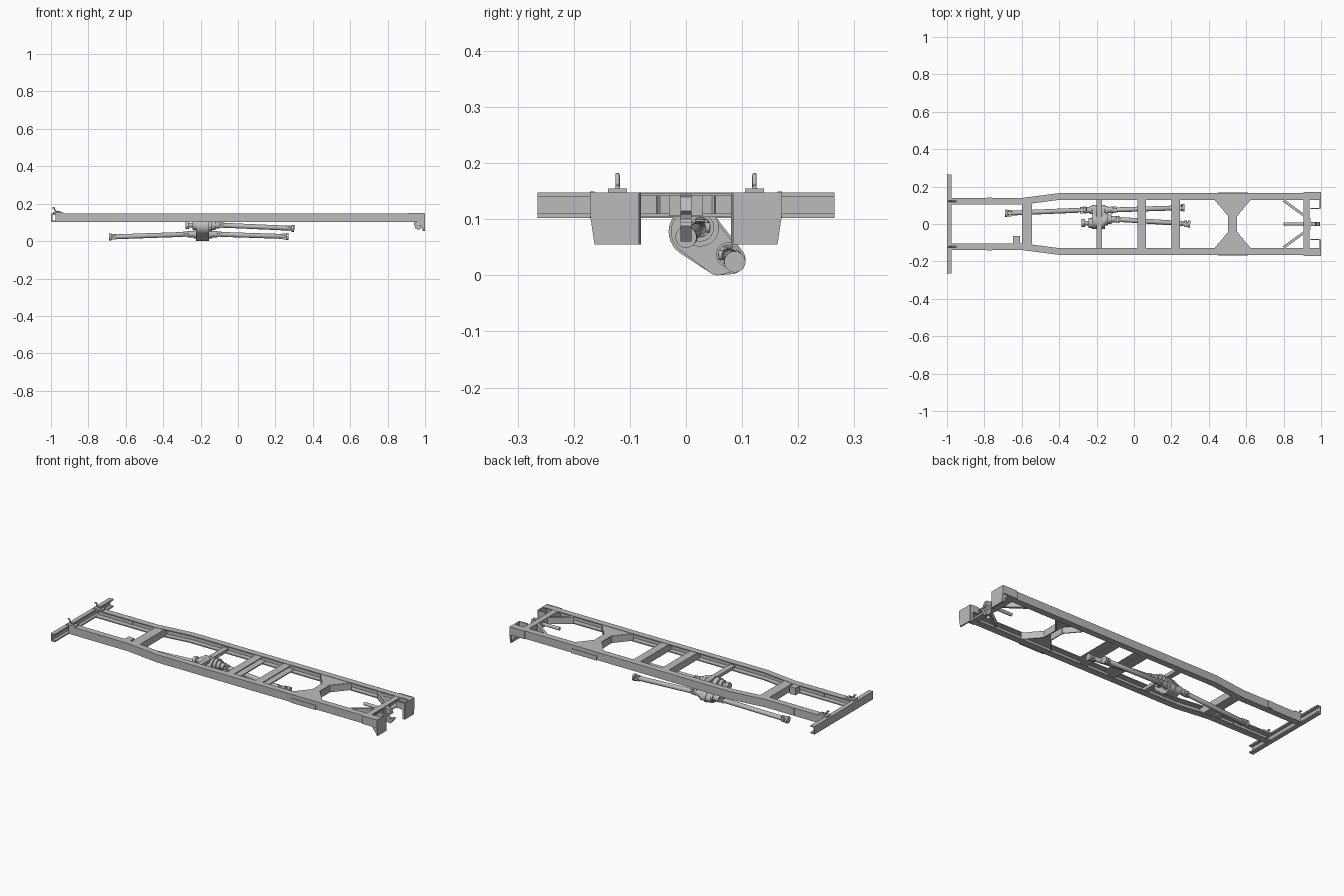
import bpy, bmesh, math
from mathutils import Vector

if "Cube" in bpy.data.objects:
    bpy.data.objects.remove(bpy.data.objects["Cube"])

steel = bpy.data.materials.new("chassis grey")
steel.use_nodes = True
steel.diffuse_color = (0.5, 0.5, 0.5, 1)
steel.node_tree.nodes["Principled BSDF"].inputs["Base Color"].default_value = (0.5, 0.5, 0.5, 1)


def finish(name, bm):
    bmesh.ops.recalc_face_normals(bm, faces=bm.faces)
    mesh = bpy.data.meshes.new(name)
    bm.to_mesh(mesh)
    bm.free()
    mesh.materials.append(steel)
    mesh.shade_smooth()
    mesh.set_sharp_from_angle(angle=math.radians(35))
    obj = bpy.data.objects.new(name, mesh)
    bpy.context.collection.objects.link(obj)
    return obj


def loft(name, sections):
    """Skin a row of matching closed sections and cap both ends."""
    bm = bmesh.new()
    rings = [[bm.verts.new(p) for p in sec] for sec in sections]
    for a, b in zip(rings, rings[1:]):
        for i in range(len(a)):
            j = (i + 1) % len(a)
            bm.faces.new((a[i], a[j], b[j], b[i]))
    bm.faces.new(rings[0])
    bm.faces.new(rings[-1])
    return finish(name, bm)


def prism(name, pts, axis, lo, hi):
    def place(p, t):
        v = list(p)
        v.insert("xyz".index(axis), t)
        return v
    return loft(name, [[place(p, t) for p in pts] for t in (lo, hi)])


def box(name, x, y, z):
    return prism(name, [(x[0], y[0]), (x[1], y[0]), (x[1], y[1]), (x[0], y[1])], "z", *z)


def beam(name, p, q, width, height):
    p, q = Vector(p), Vector(q)
    side = (q - p).cross(Vector((0, 0, 1))).normalized() * width / 2
    up = Vector((0, 0, height / 2))
    return loft(name, [[c - side - up, c + side - up, c + side + up, c - side + up] for c in (p, q)])


def turned(name, p, q, steps, sides=20):
    """Round part from p to q; steps are (fraction, radius)."""
    p, q = Vector(p), Vector(q)
    rot = (q - p).to_track_quat("Z", "Y")
    angles = [2 * math.pi * i / sides for i in range(sides)]
    return loft(name, [[p.lerp(q, t) + rot @ Vector((r * math.cos(a), r * math.sin(a), 0))
                        for a in angles] for t, r in steps])


def channel(lo, hi, bottom, top, t):
    """C outline with its back at lo and its mouth at hi."""
    back = lo + math.copysign(t, hi - lo)
    return [(lo, bottom), (hi, bottom), (hi, bottom + t), (back, bottom + t),
            (back, top - t), (hi, top - t), (hi, top), (lo, top)]


def rod(name, pts, radius):
    curve = bpy.data.curves.new(name, "CURVE")
    curve.dimensions = "3D"
    curve.bevel_depth = radius
    curve.bevel_resolution = 3
    curve.use_fill_caps = True
    spline = curve.splines.new("POLY")
    spline.points.add(len(pts) - 1)
    for point, co in zip(spline.points, pts):
        point.co = (*co, 1)
    curve.materials.append(steel)
    obj = bpy.data.objects.new(name, curve)
    bpy.context.collection.objects.link(obj)


LOW, TOP = 0.103, 0.148

# Front bumper channel
prism("bumper", channel(-1, -0.975, 0.102, TOP, 0.008), "y", -0.265, 0.265)

for s, side in ((1, "left"), (-1, "right")):
    # Side rail, narrowing toward the bumper
    stations = [(-0.976, 0.139), (-0.6, 0.139), (-0.4, 0.165), (0.992, 0.165)]
    loft(side + "_rail", [[(x, s * y, z) for y, z in channel(w, w - 0.036, LOW, TOP, 0.006)]
                          for x, w in stations])
    # Rail plates
    box(side + "_rail_seam", (-0.785, -0.76), sorted((s * 0.13, s * 0.143)), (0.108, 0.147))
    box(side + "_rail_patch", (0.45, 0.61), sorted((s * 0.16, s * 0.168)), (0.101, 0.127))
    box(side + "_rail_sleeve", (0.905, 0.996), sorted((s * 0.163, s * 0.171)), (LOW, TOP + 0.001))
    # Rear end plate, tapered side wing and rolled inner edge
    prism(side + "_end_plate", [(s * 0.084, 0.055), (s * 0.163, 0.055), (s * 0.171, 0.108),
                                (s * 0.171, TOP), (s * 0.084, TOP)], "x", 0.992, 1)
    prism(side + "_end_wing", [(0.96, LOW), (0.994, 0.06), (0.994, LOW)], "y", s * 0.158, s * 0.164)
    arc = [(r, math.radians(a)) for r, order in ((0.014, 1), (0.008, -1))
           for a in range(0, 91, 15)[::order]]
    prism(side + "_end_roll", [(0.986 + r * math.cos(a), s * (0.094 - r * math.sin(a)))
                               for r, a in arc], "z", 0.055, TOP)
    box(side + "_end_return", (0.945, 0.987), sorted((s * 0.08, s * 0.086)), (0.11, TOP))
    # Tow hook on the bumper end of the rail
    box(side + "_hook_base", (-0.99, -0.935), (s * 0.122 - 0.017, s * 0.122 + 0.017), (TOP, 0.155))
    rod(side + "_tow_hook", [(x, s * 0.122, z) for x, z in
        ((-0.95, 0.157), (-0.972, 0.159), (-0.98, 0.167), (-0.981, 0.175), (-0.986, 0.179),
         (-0.992, 0.176))], 0.004)
    # Diagonal rear brace
    beam(side + "_rear_brace", (0.80, s * 0.125, 0.127), (0.91, s * 0.045, 0.127), 0.014, 0.038)

# Ladder crossmembers
box("front_crossmember", (-0.6, -0.545), (-0.137, 0.137), (0.106, 0.146))
for name, x0, x1 in (("middle_crossmember", 0.02, 0.065), ("second_crossmember", 0.2, 0.245)):
    prism(name, channel(x0, x1, 0.106, 0.146, 0.006), "y", -0.158, 0.158)
box("gearbox_crossmember", (-0.2, -0.17), (-0.158, 0.158), (0.104, 0.122))
prism("rear_crossmember", channel(0.905, 0.937, 0.104, 0.147, 0.006), "y", -0.158, 0.158)
box("steering_block", (-0.648, -0.61), (-0.106, -0.065), (0.106, 0.147))

# Waisted crossmember with folded edges
cx = 0.527
edge = [(0.098, -0.135), (0.022, -0.045), (0.022, 0.045), (0.098, 0.135)]
outline = [(cx + x, y) for x, y in edge] + [(cx - x, y) for x, y in reversed(edge)]
prism("waisted_plate", outline, "z", 0.14, 0.146)
for s in (1, -1):
    for (xa, ya), (xb, yb) in zip(edge, edge[1:]):
        beam("waisted_plate_fold", (cx + s * xa, ya, 0.125), (cx + s * xb, yb, 0.125), 0.006, 0.038)

# Rear towing coupling
box("coupling_plate", (0.935, 0.944), (-0.03, 0.03), (0.106, 0.143))
turned("coupling_shank", (0.8, 0, 0.125), (0.965, 0, 0.125), [(0, 0.009), (1, 0.009)])
prism("coupling_hook", [(0.944, 0.143), (0.97, 0.14), (0.978, 0.115), (0.968, 0.108), (0.96, 0.118),
                        (0.953, 0.1), (0.968, 0.085), (0.988, 0.095), (0.994, 0.088),
                        (0.97, 0.06), (0.95, 0.065), (0.94, 0.09)], "y", -0.01, 0.01)


# Transfer gearbox housing hulled around its shaft bores
def hull(name, circles, lo, hi):
    bm = bmesh.new()
    for y, z, r in circles:
        for i in range(32):
            a = math.pi * i / 16
            for x in (lo, hi):
                bm.verts.new((x, y + r * math.cos(a), z + r * math.sin(a)))
    found = bmesh.ops.convex_hull(bm, input=bm.verts)
    bmesh.ops.delete(bm, geom=[v for v in set(found["geom_interior"] + found["geom_unused"])
                               if isinstance(v, bmesh.types.BMVert)], context="VERTS")
    finish(name, bm)


bores = [(0.015, 0.078, 0.042), (0.08, 0.028, 0.022), (0.056, 0.02, 0.02)]
hull("gearbox_housing", bores, -0.225, -0.155)
hull("gearbox_flange", [(y, z, r + 0.004 if z > 0.025 else r) for y, z, r in bores], -0.195, -0.185)
turned("gearbox_bell", (-0.155, 0.025, 0.085), (-0.1, 0.025, 0.085),
       [(0, 0.034), (0.3, 0.034), (0.3, 0.025), (0.65, 0.025), (0.65, 0.017), (1, 0.017)])
turned("gearbox_input", (-0.28, 0.005, 0.085), (-0.22, 0.005, 0.085),
       [(0, 0.021), (0.3, 0.021), (0.3, 0.012), (0.6, 0.012), (0.6, 0.026), (1, 0.026)])
turned("lower_bearing", (-0.255, 0.075, 0.037), (-0.12, 0.075, 0.037),
       [(0, 0.017), (0.15, 0.017), (0.15, 0.022), (0.85, 0.022), (0.85, 0.017), (1, 0.017)])

# Propeller shafts with flanges and joint yokes
for name, p, q in (("front_propshaft", (-0.255, 0.075, 0.037), (-0.69, 0.057, 0.022)),
                   ("lower_propshaft", (-0.125, 0.075, 0.037), (0.27, 0.087, 0.024)),
                   ("upper_propshaft", (-0.11, 0.026, 0.086), (0.3, 0, 0.068))):
    turned(name, p, q, [(0, 0.018), (0.03, 0.018), (0.03, 0.009), (0.08, 0.009), (0.1, 0.013),
                        (0.9, 0.013), (0.92, 0.009), (0.97, 0.009), (0.97, 0.019), (1, 0.019)])
    a, b = Vector(p), Vector(q)
    for end, t in (("near", 0.055), ("far", 0.94)):
        c = a.lerp(b, t)
        turned(name + "_" + end + "_joint", c - Vector((0, 0.018, 0)), c + Vector((0, 0.018, 0)),
               [(0, 0.009), (1, 0.009)], 12)
        beam(name + "_" + end + "_yoke", a.lerp(b, t - 0.035), a.lerp(b, t + 0.035), 0.016, 0.03)
